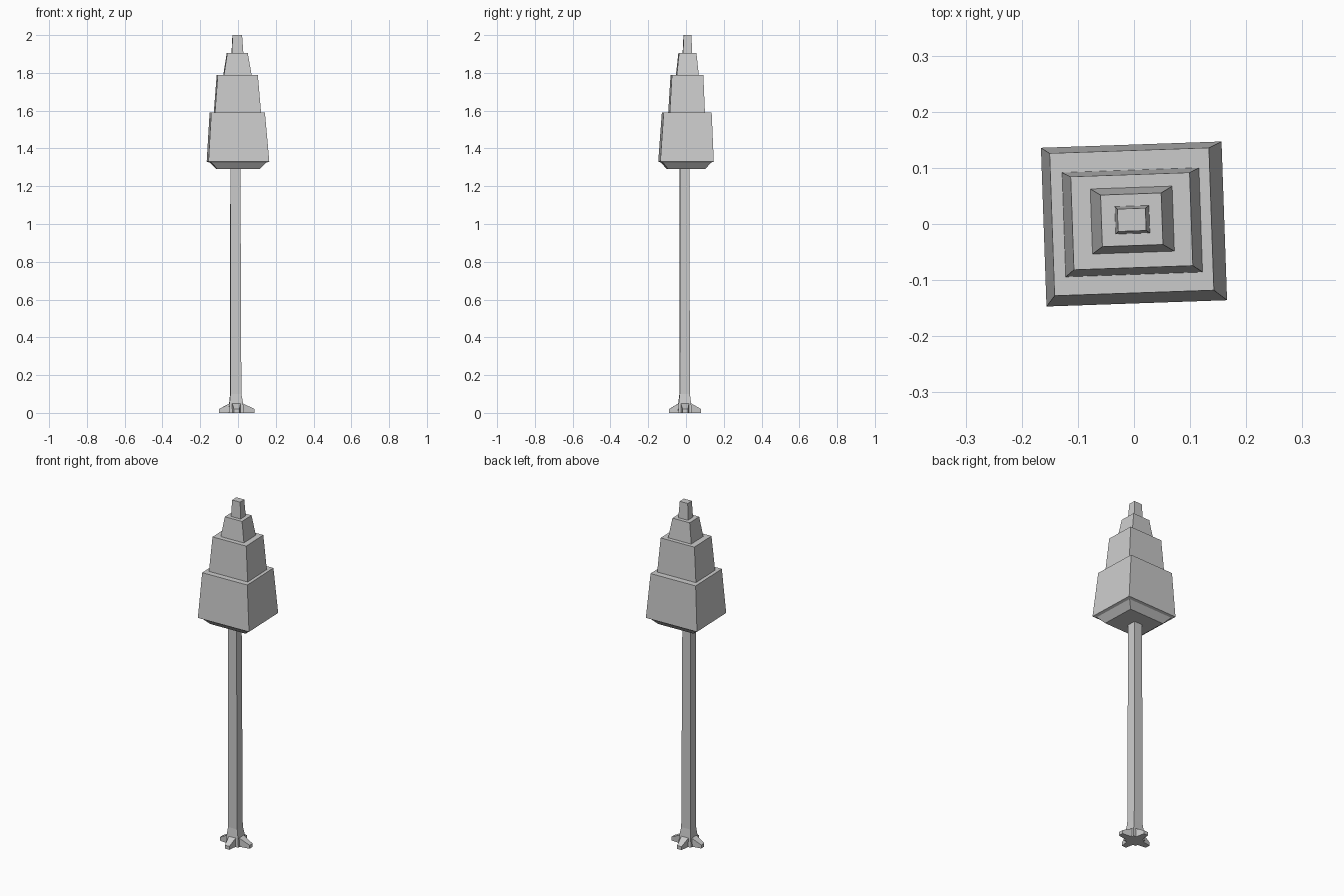
import bpy
from math import cos, sin, pi, radians
from mathutils import Matrix, Vector

if "Cube" in bpy.data.objects:
    bpy.data.objects.remove(bpy.data.objects["Cube"])

TWIST = radians(2)


def loft(name, rings):
    """Skin a stack of four-point rings and cap both ends."""
    verts = [p for ring in rings for p in ring]
    n = len(rings)
    faces = [(3, 2, 1, 0), tuple(4 * (n - 1) + i for i in range(4))]
    for r in range(n - 1):
        for i in range(4):
            j = (i + 1) % 4
            faces.append((4 * r + i, 4 * r + j, 4 * r + 4 + j, 4 * r + 4 + i))
    mesh = bpy.data.meshes.new(name)
    mesh.from_pydata(verts, [], faces)
    obj = bpy.data.objects.new(name, mesh)
    bpy.context.collection.objects.link(obj)
    return obj


def rect(z, cx, cy, hx, hy):
    """Slightly twisted horizontal rectangle."""
    rot = Matrix.Rotation(TWIST, 3, 'Z')
    return [rot @ Vector((sx * hx, sy * hy, 0)) + Vector((cx, cy, z))
            for sx, sy in ((-1, -1), (1, -1), (1, 1), (-1, 1))]


# Stepped foliage: sloped underside, then four tapering tiers
foliage = [
    (1.29, 0.000, 0.000, 0.112, 0.098),
    (1.325, 0.000, 0.000, 0.145, 0.127),
    (1.33, 0.000, 0.000, 0.161, 0.1415),
    (1.59, -0.004, 0.004, 0.142, 0.127),
    (1.59, -0.003, 0.003, 0.122, 0.093),
    (1.79, -0.004, 0.005, 0.106, 0.083),
    (1.79, -0.003, 0.007, 0.073, 0.058),
    (1.905, -0.004, 0.0075, 0.054, 0.046),
    (1.905, -0.003, 0.0075, 0.0305, 0.0245),
    (2.00, -0.004, 0.0075, 0.025, 0.020),
]
loft("foliage", [rect(*r) for r in foliage])

# Square trunk with flared foot
trunk = [
    (0.0, -0.010, -0.007, 0.040, 0.036),
    (0.05, -0.010, -0.007, 0.036, 0.033),
    (0.10, -0.012, -0.007, 0.029, 0.027),
    (1.30, -0.014, -0.008, 0.026, 0.025),
]
loft("trunk", [rect(*r) for r in trunk])

# Four roots, one from each side of the trunk
for k, (label, reach) in enumerate((("right", 0.097), ("back", 0.087),
                                    ("left", 0.091), ("front", 0.083))):
    a = TWIST + k * pi / 2
    out, side = Vector((cos(a), sin(a), 0)), Vector((-sin(a), cos(a), 0))
    centre = Vector((-0.010, -0.007, 0))
    rings = []
    for d, w, h in ((0.02, 0.024, 0.058), (reach, 0.014, 0.02)):
        rings.append([centre + out * d + side * (s * w) + Vector((0, 0, z))
                      for s, z in ((-1, 0), (1, 0), (1, h), (-1, h))])
    loft(label + "_root", rings)
